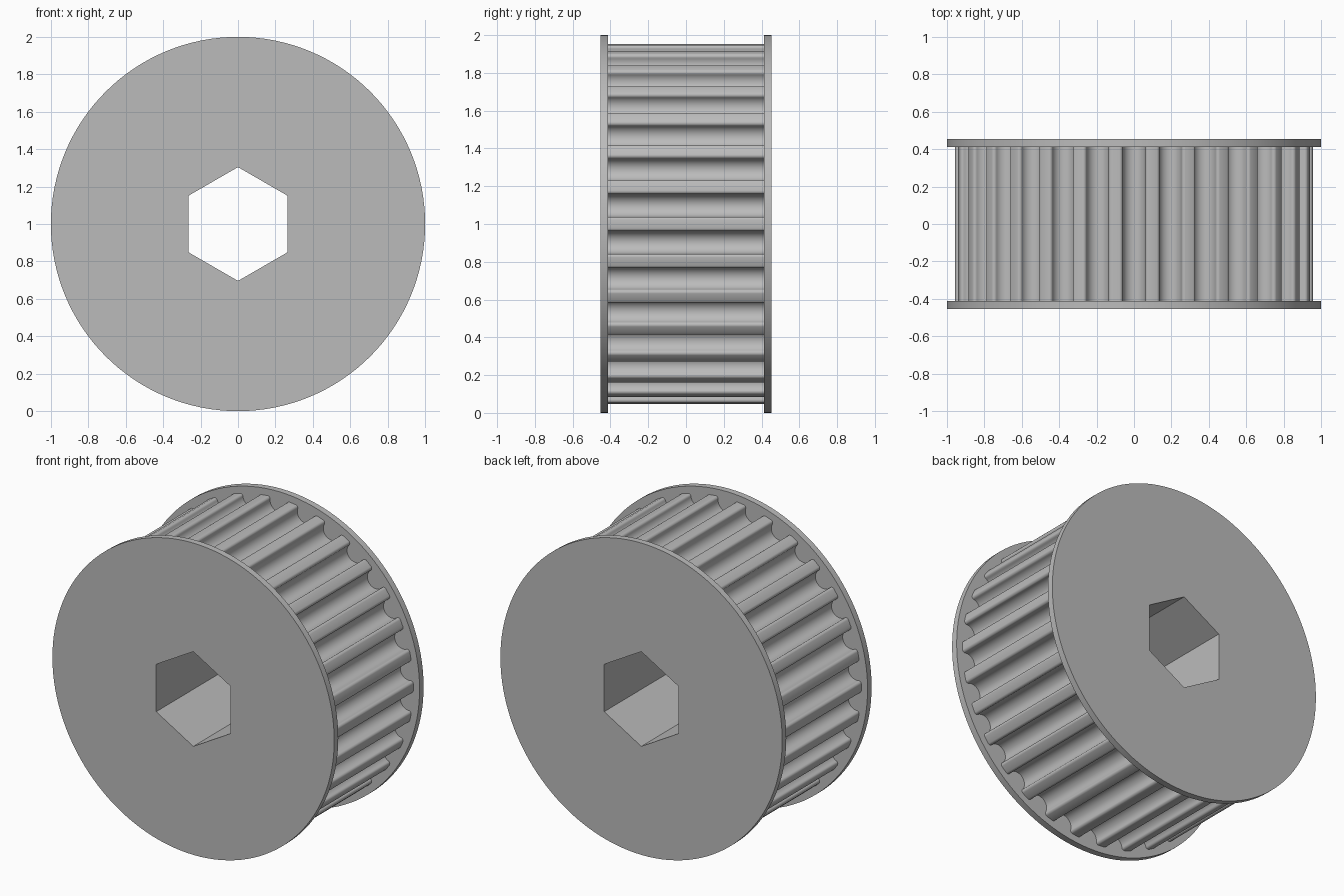
import bpy, bmesh
from math import sin, cos, pi, sqrt, radians, atan2, hypot, asin
from mathutils import Matrix, Vector

cube = bpy.data.objects.get("Cube")
if cube:
    bpy.data.objects.remove(cube, do_unlink=True)

TEETH = 30
TIP_R = 0.956        # radius over the tooth tips
FLANGE_R = 1.0
HALF_WIDTH = 0.453   # outer face of the flanges
INNER = 0.412        # inner face of the flanges
HEX_R = 0.304        # bore, across corners

grey = bpy.data.materials.new("light_grey_metal")
grey.use_nodes = True
colour = (0.5, 0.5, 0.5, 1)
grey.diffuse_color = colour
grey.node_tree.nodes["Principled BSDF"].inputs["Base Color"].default_value = colour


def circle(radius, count, start=0.0):
    """Evenly spaced points of a regular polygon in the x-z plane."""
    return [(radius * cos(start + 2 * pi * i / count),
             radius * sin(start + 2 * pi * i / count)) for i in range(count)]


def groove_half():
    """Half groove as (offset, depth): rounded tooth tip, then round root."""
    half, fillet, root, centre = 0.0775, 0.0176, 0.061, 0.0235
    pts = []
    for i in range(6):
        a = radians(82) * i / 5
        pts.append((half - fillet * sin(a), fillet * (1 - cos(a))))
    for i in range(9):
        a = pi / 2 * i / 8
        pts.append((root * cos(a), centre + root * sin(a)))
    return pts


def toothed_outline():
    """Closed belt-pulley outline, one groove centred at the top."""
    half = groove_half()
    groove = half + [(-x, d) for x, d in reversed(half[:-1])]
    base = sqrt(TIP_R ** 2 - half[0][0] ** 2)
    pts = []
    for k in range(TEETH):
        turn = Matrix.Rotation(2 * pi * k / TEETH, 2)
        pts += [tuple(turn @ Vector((x, base - d))) for x, d in groove]
        # middle of the land that follows the groove
        a = pi / 2 + 2 * pi * (k + 0.5) / TEETH
        pts.append((TIP_R * cos(a), TIP_R * sin(a)))
    return pts


def bored_plate(name, outline, y0, y1):
    """Extrude an outline with a hexagonal bore from y0 to y1."""
    bm = bmesh.new()
    edges = []
    for loop in (outline, circle(HEX_R, 6, pi / 2)):
        vs = [bm.verts.new((x, y0, z + 1)) for x, z in loop]
        edges += [bm.edges.new((vs[i - 1], vs[i])) for i in range(len(vs))]
    bmesh.ops.triangle_fill(bm, edges=edges, use_beauty=True)
    out = bmesh.ops.extrude_face_region(bm, geom=bm.faces[:], use_keep_orig=True)
    moved = [g for g in out["geom"] if isinstance(g, bmesh.types.BMVert)]
    bmesh.ops.translate(bm, verts=moved, vec=(0, y1 - y0, 0))
    bmesh.ops.recalc_face_normals(bm, faces=bm.faces[:])
    mesh = bpy.data.meshes.new(name)
    bm.to_mesh(mesh)
    bm.free()
    mesh.materials.append(grey)
    obj = bpy.data.objects.new(name, mesh)
    bpy.context.collection.objects.link(obj)
    bpy.ops.object.select_all(action="DESELECT")
    obj.select_set(True)
    bpy.context.view_layer.objects.active = obj
    bpy.ops.object.shade_smooth_by_angle(angle=radians(30))
    return obj


# Toothed drum between two thin flanges, all with the same bore
bored_plate("toothed_drum", toothed_outline(), -INNER, INNER)
rim = circle(FLANGE_R, 128)
bored_plate("front_flange", rim, -HALF_WIDTH, -INNER)
bored_plate("back_flange", rim, INNER, HALF_WIDTH)
